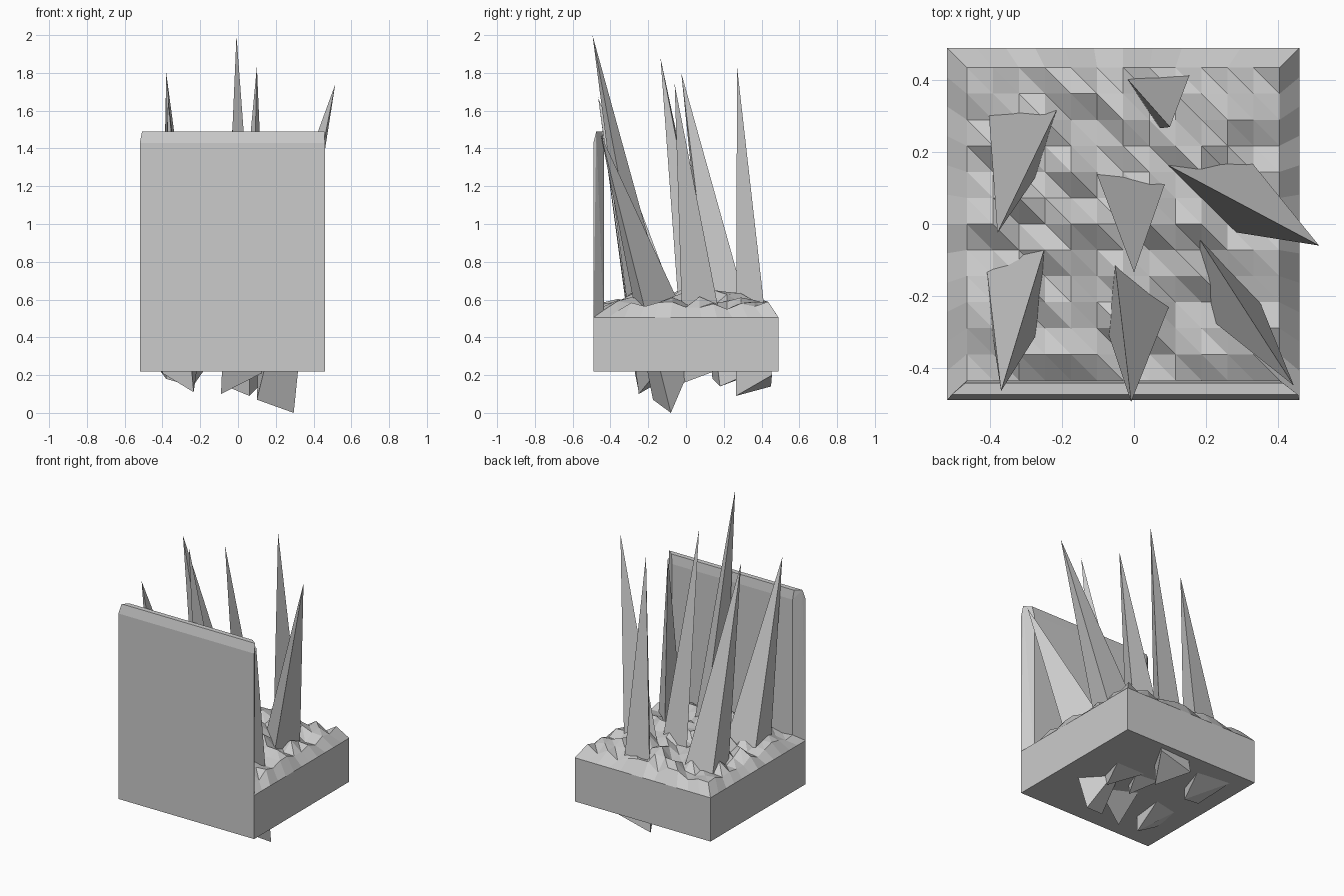
import bpy, bmesh, random
from mathutils import Vector

if "Cube" in bpy.data.objects:
    bpy.data.objects.remove(bpy.data.objects["Cube"])

random.seed(4)
X0, X1, Y0, Y1 = -0.52, 0.46, -0.49, 0.49      # outer block
BOT, RIM = 0.22, 0.505
IN = 0.055                                     # rim width
N = 12                                         # terrain cells per side


def finish(bm, name):
    bmesh.ops.recalc_face_normals(bm, faces=bm.faces)
    me = bpy.data.meshes.new(name)
    bm.to_mesh(me)
    bm.free()
    ob = bpy.data.objects.new(name, me)
    bpy.context.collection.objects.link(ob)
    return ob


def hull(name, pts):
    bm = bmesh.new()
    for p in pts:
        bm.verts.new(p)
    bmesh.ops.convex_hull(bm, input=bm.verts)
    return finish(bm, name)


def lerp(a, b, t):
    return a + (b - a) * t


# Ground block with rugged faceted top
bm = bmesh.new()
grid = []
for j in range(N + 1):
    row = []
    for i in range(N + 1):
        u, v = i / N, j / N
        dome = 16 * u * (1 - u) * v * (1 - v)
        z = 0.535 + 0.045 * dome + random.random() * (0.055 + 0.045 * dome)
        row.append(bm.verts.new((lerp(X0 + IN, X1 - IN, u), lerp(Y0 + IN, Y1 - IN, v), z)))
    grid.append(row)
for j in range(N):
    for i in range(N):
        a, b, c, d = grid[j][i], grid[j][i + 1], grid[j + 1][i + 1], grid[j + 1][i]
        bm.faces.new((a, b, d))
        bm.faces.new((b, c, d))

# Sloping rim, side walls and underside follow the grid's border
loop = ([(i, 0) for i in range(N)] + [(N, j) for j in range(N)]
        + [(i, N) for i in range(N, 0, -1)] + [(0, j) for j in range(N, 0, -1)])
inner = [grid[j][i] for i, j in loop]
rings = [[bm.verts.new((lerp(X0, X1, i / N), lerp(Y0, Y1, j / N), z)) for i, j in loop]
         for z in (RIM, BOT)]
for upper, lower in ((inner, rings[0]), (rings[0], rings[1])):
    for k in range(len(loop)):
        n = (k + 1) % len(loop)
        bm.faces.new((upper[k], lower[k], lower[n], upper[n]))
bm.faces.new(rings[1])
finish(bm, "rocky_ground_block")

# Upright slab at the front, mitred ends and bevelled top
slab = []
for z in (0.46, 1.43):
    slab += [(X0, Y0, z), (X1, Y0, z), (X1 - IN, Y0 + IN, z), (X0 + IN, Y0 + IN, z)]
slab += [(X0 + 0.012, Y0 + 0.015, 1.49), (X1 - 0.003, Y0 + 0.015, 1.49),
         (X1 - 0.045, Y0 + 0.047, 1.49), (X0 + 0.05, Y0 + 0.047, 1.49)]
hull("front_slab", slab)

# Leaning spikes: tip, then base corners that pierce the block
spikes = [
    ((-0.38, -0.025, 1.80), (-0.38, 0.14, 0.18), (-0.41, 0.39, 0.22), (-0.17, 0.41, 0.24), (-0.24, 0.18, 0.14)),
    ((0.10, 0.27, 1.835), (-0.06, 0.45, 0.14), (0.17, 0.455, 0.20), (0.06, 0.265, 0.09)),
    ((0.515, -0.06, 1.74), (-0.03, 0.23, 0.25), (0.28, 0.23, 0.25), (0.20, -0.01, 0.16)),
    ((0.0, -0.135, 1.88), (-0.13, 0.21, 0.25), (0.11, 0.18, 0.25), (0.03, -0.01, 0.16)),
    ((-0.37, -0.465, 1.67), (-0.42, -0.04, 0.25), (-0.21, 0.06, 0.28), (-0.235, -0.25, 0.11), (-0.40, -0.27, 0.21)),
    ((-0.008, -0.495, 2.0), (-0.09, -0.25, 0.10), (0.125, -0.16, 0.21), (-0.065, -0.01, 0.24)),
    ((0.445, -0.45, 1.47), (0.295, -0.08, 0.0), (0.10, -0.175, 0.07), (0.11, 0.07, 0.35)),
]
for k, pts in enumerate(spikes):
    hull(f"spike_{k + 1}", [Vector(p) for p in pts])
